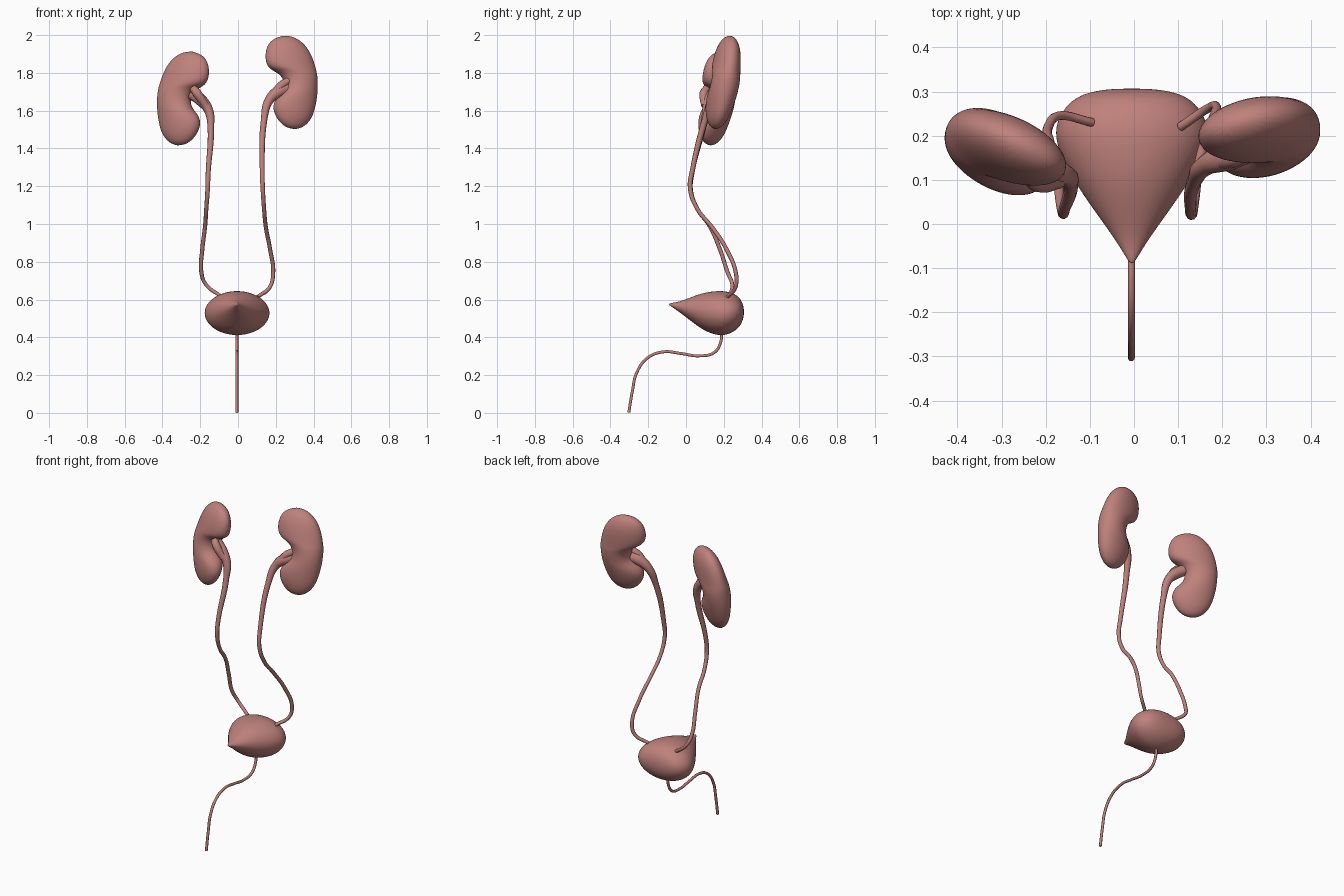
import bpy, bmesh, math
from mathutils import Vector, Matrix

mat = bpy.data.materials.new("tissue")
mat.diffuse_color = (0.52, 0.22, 0.20, 1)


def loft(name, start, rings, end, seg=20):
    """Skin elliptical rings (centre, axis a, axis b) closed by two pole points."""
    bm = bmesh.new()
    loops = []
    for c, a, b in rings:
        loops.append([bm.verts.new(c + a * math.cos(t) + b * math.sin(t))
                      for t in (2 * math.pi * i / seg for i in range(seg))])
    p0, p1 = bm.verts.new(start), bm.verts.new(end)
    for i in range(seg):
        j = (i + 1) % seg
        bm.faces.new((p0, loops[0][j], loops[0][i]))
        bm.faces.new((p1, loops[-1][i], loops[-1][j]))
        for l0, l1 in zip(loops, loops[1:]):
            bm.faces.new((l0[i], l0[j], l1[j], l1[i]))
    bmesh.ops.recalc_face_normals(bm, faces=bm.faces[:])
    me = bpy.data.meshes.new(name)
    bm.to_mesh(me)
    bm.free()
    me.shade_smooth()
    me.materials.append(mat)
    ob = bpy.data.objects.new(name, me)
    bpy.context.collection.objects.link(ob)
    sub = ob.modifiers.new("smooth", 'SUBSURF')
    sub.levels = sub.render_levels = 2
    return ob


def tube(name, pts):
    """Round tube through (x, y, z, radius) points."""
    cu = bpy.data.curves.new(name, 'CURVE')
    cu.dimensions = '3D'
    cu.bevel_depth = 1.0
    cu.bevel_resolution = 3
    cu.resolution_u = 8
    cu.use_fill_caps = True
    sp = cu.splines.new('BEZIER')
    sp.bezier_points.add(len(pts) - 1)
    for bp, (x, y, z, r) in zip(sp.bezier_points, pts):
        bp.co = (x, y, z)
        bp.radius = r
        bp.handle_left_type = bp.handle_right_type = 'AUTO'
    cu.materials.append(mat)
    ob = bpy.data.objects.new(name, cu)
    bpy.context.collection.objects.link(ob)
    return ob


# Kidney profile: inner (u, v), outer (u, v), half thickness
KIDNEY = [
    (-0.105, 0.222, 0.035, 0.237, 0.035),
    (-0.133, 0.175, 0.090, 0.190, 0.058),
    (-0.138, 0.115, 0.120, 0.125, 0.068),
    (-0.120, 0.072, 0.134, 0.065, 0.072),
    (-0.062, 0.052, 0.138, 0.035, 0.073),
    (-0.035, 0.000, 0.138, 0.000, 0.073),
    (-0.050, -0.050, 0.136, -0.045, 0.073),
    (-0.095, -0.085, 0.130, -0.090, 0.073),
    (-0.112, -0.140, 0.117, -0.145, 0.066),
    (-0.085, -0.200, 0.097, -0.193, 0.052),
    (-0.045, -0.237, 0.060, -0.232, 0.030),
]


def kidney(name, side, centre, yaw, tilt, scale):
    m = (Matrix.Translation(centre) @ Matrix.Rotation(math.radians(yaw), 4, 'Z')
         @ Matrix.Rotation(math.radians(tilt), 4, 'X')
         @ Matrix.Diagonal((side * scale, 1.02, 1.02, 1)))
    r = m.to_3x3()
    rings = []
    for iu, iv, ou, ov, th in KIDNEY:
        i, o = Vector((iu, 0, iv)), Vector((ou, 0, ov))
        rings.append((m @ ((i + o) / 2), r @ ((o - i) / 2), r @ Vector((0, th, 0))))
    loft(name, m @ Vector((-0.035, 0, 0.25)), rings, m @ Vector((0.01, 0, -0.25)))


kidney("kidney_right_side", 1, (0.285, 0.197, 1.75), 14, -11, 1.02)
kidney("kidney_left_side", -1, (-0.293, 0.16, 1.665), -27, -9, 1.06)

# Ureters with the widened pelvis at the hilum
tube("ureter_right_side", [
    (0.27, 0.18, 1.72, 0.034), (0.215, 0.155, 1.70, 0.034), (0.165, 0.135, 1.655, 0.024),
    (0.138, 0.10, 1.55, 0.017), (0.128, 0.035, 1.29, 0.013), (0.131, 0.022, 1.19, 0.012),
    (0.138, 0.06, 1.08, 0.011), (0.148, 0.14, 0.98, 0.011), (0.17, 0.215, 0.865, 0.011),
    (0.186, 0.265, 0.735, 0.011), (0.168, 0.262, 0.665, 0.01), (0.105, 0.22, 0.615, 0.01)])
tube("ureter_left_side", [
    (-0.245, 0.14, 1.69, 0.032), (-0.195, 0.12, 1.655, 0.032), (-0.155, 0.11, 1.60, 0.024),
    (-0.144, 0.09, 1.51, 0.017), (-0.158, 0.032, 1.27, 0.013), (-0.161, 0.025, 1.18, 0.012),
    (-0.168, 0.06, 1.08, 0.011), (-0.174, 0.125, 0.99, 0.011), (-0.189, 0.18, 0.865, 0.011),
    (-0.194, 0.22, 0.745, 0.011), (-0.17, 0.245, 0.68, 0.01), (-0.095, 0.23, 0.62, 0.01)])
# Upper branches of the pelvis
tube("pelvis_branch_right_side", [
    (0.27, 0.17, 1.76, 0.02), (0.225, 0.15, 1.73, 0.022), (0.18, 0.14, 1.67, 0.02)])
tube("pelvis_branch_left_side", [
    (-0.24, 0.11, 1.72, 0.02), (-0.215, 0.095, 1.69, 0.024), (-0.17, 0.10, 1.625, 0.02)])

# Bladder: rings along y as (y, low z, high z, half width)
BLADDER = [
    (-0.085, 0.567, 0.582, 0.008), (-0.04, 0.538, 0.586, 0.034), (0.03, 0.482, 0.615, 0.086),
    (0.10, 0.430, 0.640, 0.135), (0.17, 0.407, 0.648, 0.171), (0.22, 0.412, 0.645, 0.178),
    (0.265, 0.435, 0.628, 0.155), (0.293, 0.468, 0.600, 0.120), (0.305, 0.505, 0.562, 0.065),
]
loft("bladder", (-0.005, -0.09, 0.575),
     [(Vector((-0.005, y, (lo + hi) / 2)), Vector((w, 0, 0)), Vector((0, 0, (hi - lo) / 2)))
      for y, lo, hi, w in BLADDER], (-0.005, 0.307, 0.533))

# Urethra
tube("urethra", [(-0.006, y, z, 0.008) for y, z in [
    (0.19, 0.43), (0.182, 0.37), (0.15, 0.32), (0.065, 0.302), (-0.03, 0.315),
    (-0.12, 0.323), (-0.205, 0.29), (-0.262, 0.21), (-0.283, 0.12), (-0.303, 0.002)]])
